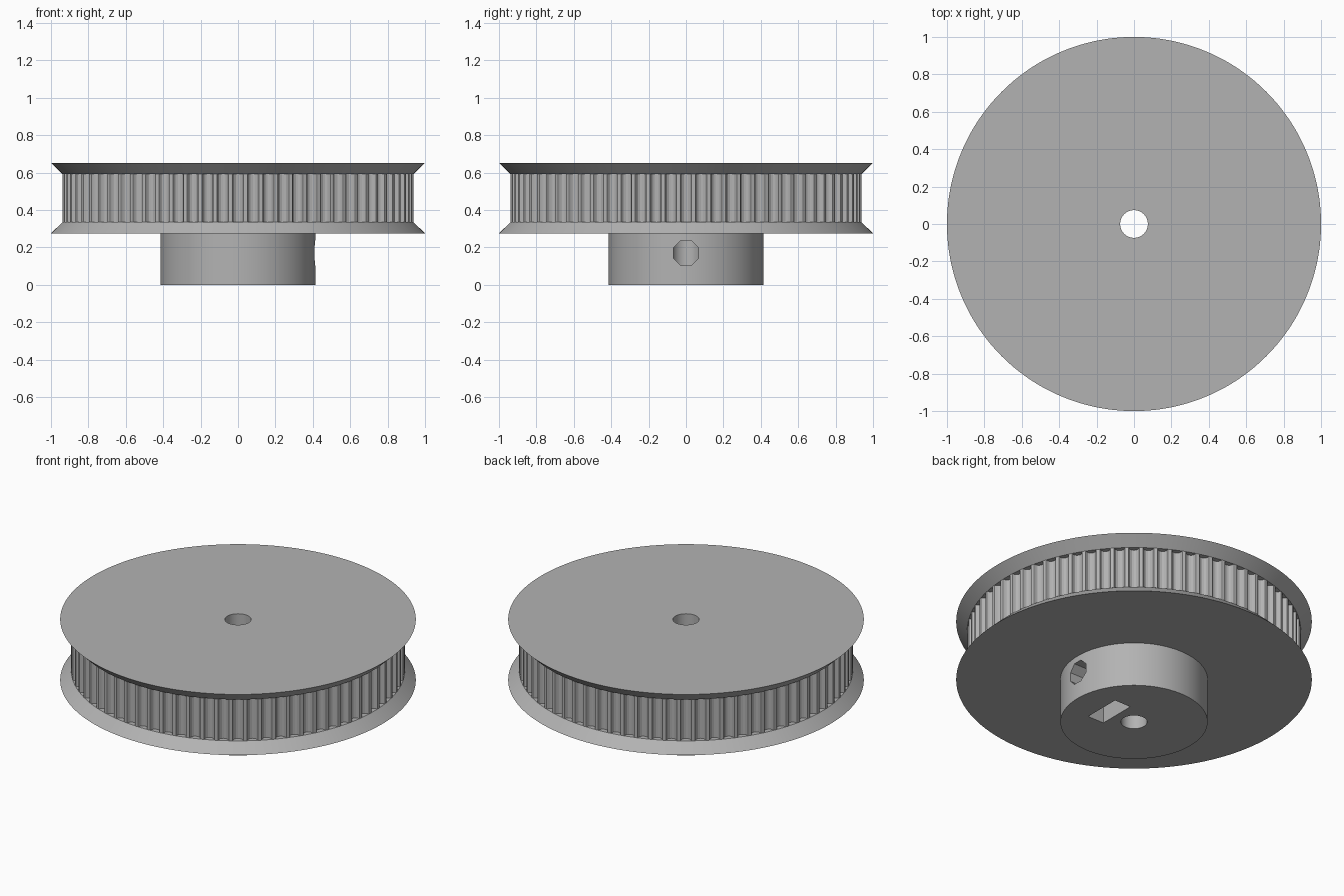
import bpy, bmesh, math
from mathutils import Matrix

cube = bpy.data.objects.get("Cube")
if cube:
    bpy.data.objects.remove(cube, do_unlink=True)

TEETH = 72
BORE_R, HUB_R, BELT_R, RIM_R = 0.074, 0.414, 0.938, 1.0
HUB_TOP, BELT_LOW, BELT_HIGH, TOP = 0.275, 0.335, 0.592, 0.652
HOLE_Z, NUT_X, NUT_WIDTH, NUT_THICK = 0.17, 0.182, 0.236, 0.112

metal = bpy.data.materials.new("light grey")
grey = (0.45, 0.45, 0.45, 1)
metal.use_nodes = True
metal.diffuse_color = grey
metal.node_tree.nodes["Principled BSDF"].inputs["Base Color"].default_value = grey


def add_object(name, bm):
    bmesh.ops.recalc_face_normals(bm, faces=bm.faces)
    mesh = bpy.data.meshes.new(name)
    bm.to_mesh(mesh)
    bm.free()
    mesh.materials.append(metal)
    obj = bpy.data.objects.new(name, mesh)
    bpy.context.collection.objects.link(obj)
    return obj


# Round belt groove: half section as (sideways offset, depth)
half = [(0.035, 0), (0.0303, 0.0015), (0.028, 0.0054), (0.0256, 0.0142),
        (0.0211, 0.0223), (0.0116, 0.0293), (0, 0.0316)]
groove = [(-x, d) for x, d in half] + [(x, d) for x, d in reversed(half[:-1])]
columns = []
for i in range(TEETH):
    for x, d in groove:
        y = BELT_R - d
        columns.append((math.tau * i / TEETH + math.atan2(x, y), math.hypot(x, y)))

# Pulley section from the bore outwards and back; None follows the toothed outline
section = [(BORE_R, 0), (HUB_R, 0), (HUB_R, HUB_TOP), (RIM_R, HUB_TOP),
           (BELT_R, BELT_LOW), (None, BELT_LOW), (None, BELT_HIGH),
           (BELT_R, BELT_HIGH), (RIM_R, TOP), (BORE_R, TOP)]
bm = bmesh.new()
rings = []
for radius, z in section:
    rings.append([bm.verts.new(((radius or r) * math.cos(a), (radius or r) * math.sin(a), z))
                  for a, r in columns])
for j, ring in enumerate(rings):
    following = rings[(j + 1) % len(rings)]
    for i in range(len(columns)):
        k = (i + 1) % len(columns)
        bm.faces.new((ring[i], ring[k], following[k], following[i]))
bmesh.ops.remove_doubles(bm, verts=bm.verts, dist=0.0002)
pulley = add_object("toothed_pulley", bm)


def prism_cutter(name, sides, inradius, x0, x1):
    """Prism along x at the screw height, with flats facing sideways."""
    bm = bmesh.new()
    r = inradius / math.cos(math.pi / sides)
    turn = Matrix.Rotation(math.pi / 2, 4, "Y") @ Matrix.Rotation(math.pi / 2 + math.pi / sides, 4, "Z")
    bmesh.ops.create_cone(bm, cap_ends=True, segments=sides, radius1=r, radius2=r,
                          depth=x1 - x0,
                          matrix=Matrix.Translation(((x0 + x1) / 2, 0, HOLE_Z)) @ turn)
    return add_object(name, bm)


# Set screw hole, captive nut pocket and its slot through the hub's underside
hole = prism_cutter("screw_hole_cutter", 8, 0.067, 0, 0.6)
nut = prism_cutter("nut_pocket_cutter", 6, NUT_WIDTH / 2, NUT_X - NUT_THICK / 2, NUT_X + NUT_THICK / 2)
bm = bmesh.new()
bmesh.ops.create_cube(bm, size=1, matrix=Matrix.Translation((NUT_X, 0, HOLE_Z / 2 - 0.05))
                      @ Matrix.Diagonal((NUT_THICK, NUT_WIDTH, HOLE_Z + 0.1, 1)))
slot = add_object("nut_slot_cutter", bm)

bpy.ops.object.select_all(action="DESELECT")
pulley.select_set(True)
bpy.context.view_layer.objects.active = pulley
for cutter in (hole, nut, slot):
    mod = pulley.modifiers.new(cutter.name, "BOOLEAN")
    mod.operation = "DIFFERENCE"
    mod.solver = "EXACT"
    mod.object = cutter
    bpy.ops.object.modifier_apply(modifier=mod.name)
    bpy.data.objects.remove(cutter, do_unlink=True)

bpy.ops.object.shade_smooth_by_angle(angle=math.radians(15))
